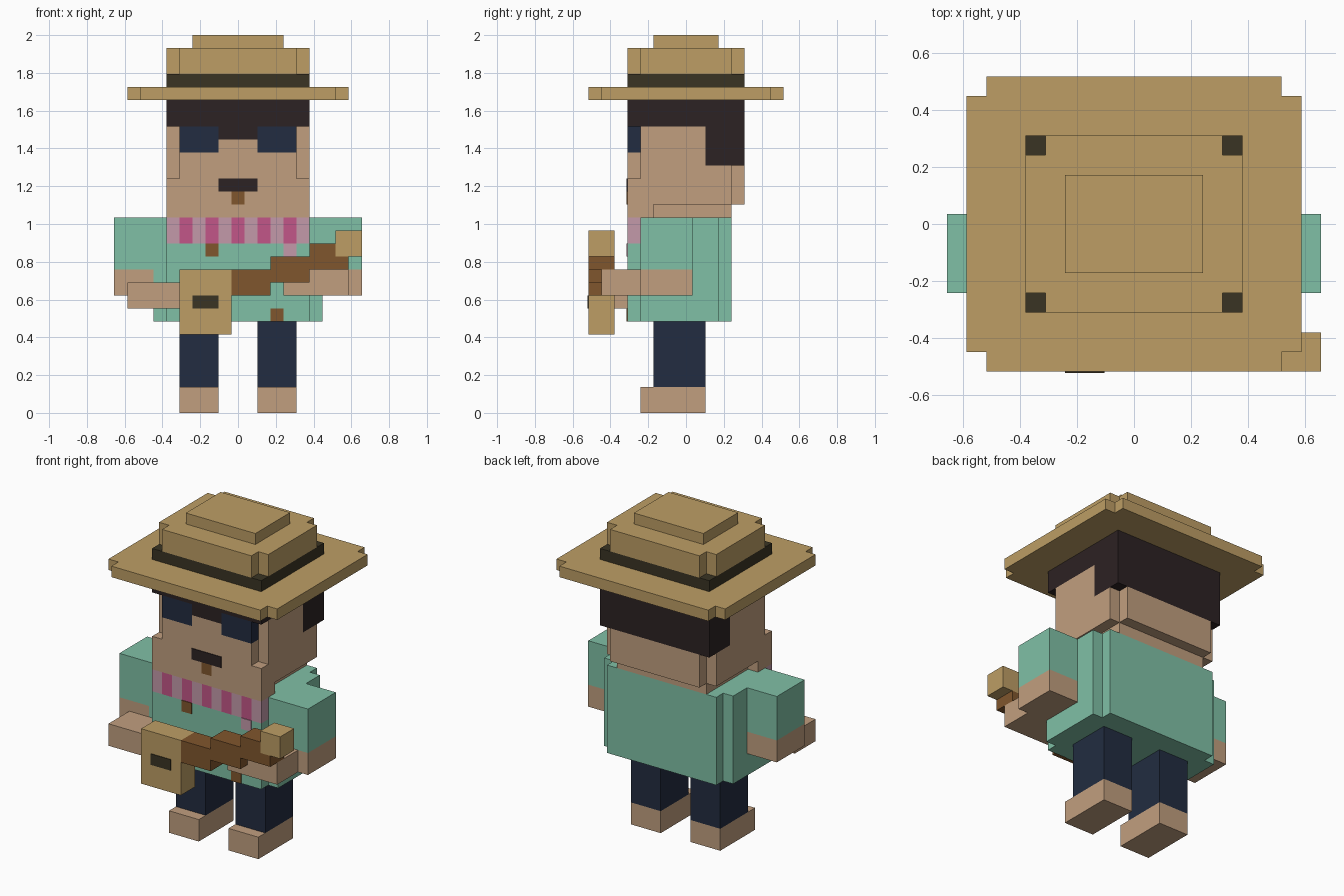
import bpy, bmesh

if "Cube" in bpy.data.objects:
    bpy.data.objects.remove(bpy.data.objects["Cube"], do_unlink=True)

U = 2 / 29               # one block
CX, CY = 9.5, 7.5        # block grid centre


def material(name, rgb):
    lin = [((c / 255 + 0.055) / 1.055) ** 2.4 if c > 10 else c / 255 / 12.92 for c in rgb]
    m = bpy.data.materials.new(name)
    m.use_nodes = True
    m.diffuse_color = (*lin, 1)
    bsdf = m.node_tree.nodes["Principled BSDF"]
    bsdf.inputs["Base Color"].default_value = (*lin, 1)
    bsdf.inputs["Roughness"].default_value = 0.9
    return m


STRAW = material("straw", (189, 158, 101))
OLIVE = material("dark olive", (58, 52, 36))
HAIR = material("dark hair", (44, 34, 35))
SKIN = material("skin", (193, 159, 127))
NAVY = material("navy", (34, 44, 65))
GREEN = material("mint green", (128, 192, 166))
PINK = material("pale pink", (196, 154, 170))
MAGENTA = material("magenta", (194, 86, 136))
BROWN = material("brown", (128, 86, 45))


def outline(x0, x1, y0, y1, front=0, back=0):
    """Rectangle with one-block notches in the front and/or back corners."""
    pts = []
    if front:
        pts += [(x0, y0 + 1), (x0 + 1, y0 + 1), (x0 + 1, y0),
                (x1 - 1, y0), (x1 - 1, y0 + 1), (x1, y0 + 1)]
    else:
        pts += [(x0, y0), (x1, y0)]
    if back:
        pts += [(x1, y1 - 1), (x1 - 1, y1 - 1), (x1 - 1, y1),
                (x0 + 1, y1), (x0 + 1, y1 - 1), (x0, y1 - 1)]
    else:
        pts += [(x1, y1), (x0, y1)]
    return pts


def part(name, mat, *layers):
    """Each layer is (x0, x1, y0, y1, z0, z1[, front notch, back notch]) in blocks."""
    bm = bmesh.new()
    for x0, x1, y0, y1, z0, z1, *notch in layers:
        rim = [bm.verts.new(((x - CX) * U, (y - CY) * U, z0 * U))
               for x, y in outline(x0, x1, y0, y1, *notch)]
        base = bm.faces.new(rim)
        top = bmesh.ops.extrude_face_region(bm, geom=[base], use_keep_orig=True)["geom"]
        bmesh.ops.translate(bm, vec=(0, 0, (z1 - z0) * U),
                            verts=[v for v in top if isinstance(v, bmesh.types.BMVert)])
    bmesh.ops.recalc_face_normals(bm, faces=bm.faces)
    mesh = bpy.data.meshes.new(name)
    bm.to_mesh(mesh)
    bm.free()
    mesh.materials.append(mat)
    obj = bpy.data.objects.new(name, mesh)
    bpy.context.collection.objects.link(obj)
    return obj


def plate(name, mat, x0, x1, y, z0, z1):
    """Thin painted detail on a front face at depth y."""
    return part(name, mat, (x0, x1, y - 0.06, y + 0.04, z0, z1))


# Legs and feet
for side, x in (("right", 5), ("left", 11)):
    part(side + "_foot", SKIN, (x, x + 3, 4, 9, 0, 2))
    part(side + "_trouser_leg", NAVY, (x, x + 3, 5, 9, 2, 7))

# Shirt with notched corners; the scarf fills the upper front layer
part("shirt", GREEN, (3, 16, 3, 11, 7, 13, 1, 1), (3, 16, 4, 11, 13, 15, 0, 1))
part("scarf", PINK, *[(x, x + 1, 3, 4, 13, 15) for x in (4, 6, 8, 10, 12, 14)])
part("scarf_stripes", MAGENTA, *[(x, x + 1, 3, 4, 13, 15) for x in range(5, 15, 2)])
plate("scarf_end", PINK, 13, 14, 3, 12, 13)
plate("upper_button", BROWN, 7, 8, 3, 12, 13)
plate("lower_button", BROWN, 12, 13, 3, 7, 8)

# Arms: sleeve, elbow and a forearm reaching forward
for side, x in (("right", 0), ("left", 16)):
    part(side + "_sleeve", GREEN, (x, x + 3, 4, 8, 11, 15))
    part(side + "_elbow", SKIN, (x, x + 3, 4, 8, 9, 11))
part("right_forearm", SKIN, (1, 5, 1, 4, 8, 10))
part("left_forearm", SKIN, (13, 18, 1, 4, 9, 11))

# Neck and head, stacked by height
part("neck", SKIN, (5, 14, 5, 11, 15, 16))
part("head", SKIN,
     (4, 15, 3, 5, 15, 16),
     (4, 15, 3, 12, 16, 18, 0, 1),
     (4, 15, 3, 12, 18, 19, 1, 1),
     (4, 15, 3, 9, 19, 20, 1, 0),
     (4, 15, 4, 9, 20, 22),
     (8, 11, 3, 4, 20, 21))
part("hair", HAIR,
     (4, 15, 3, 12, 22, 24),
     (4, 15, 9, 12, 19, 22),
     (8, 11, 3, 4, 21, 22))
part("glasses", NAVY, (5, 8, 3, 4, 20, 22), (11, 14, 3, 4, 20, 22))
plate("moustache", HAIR, 8, 11, 3, 17, 18)
plate("chin_tuft", BROWN, 9, 10, 3, 16, 17)

# Straw hat
part("hat_brim", STRAW, (1, 18, 0, 15, 24, 25, 1, 1))
part("hat_band", OLIVE, (4, 15, 3, 12, 25, 26))
part("hat_crown", STRAW, (4, 15, 3, 12, 26, 28, 1, 1))
part("hat_top", STRAW, (6, 13, 5, 10, 28, 29))

# Guitar with a stepped neck
part("guitar_body", STRAW, (5, 9, 0, 2, 6, 11))
plate("guitar_sound_hole", OLIVE, 6, 8, 0, 8, 9)
part("guitar_neck", BROWN,
     (9, 12, 0, 2, 9, 11),
     (12, 15, 0, 2, 10, 12),
     (15, 17, 0, 2, 11, 13),
     (17, 18, 0, 2, 11, 12))
part("guitar_headstock", STRAW, (17, 19, 0, 2, 12, 14))
